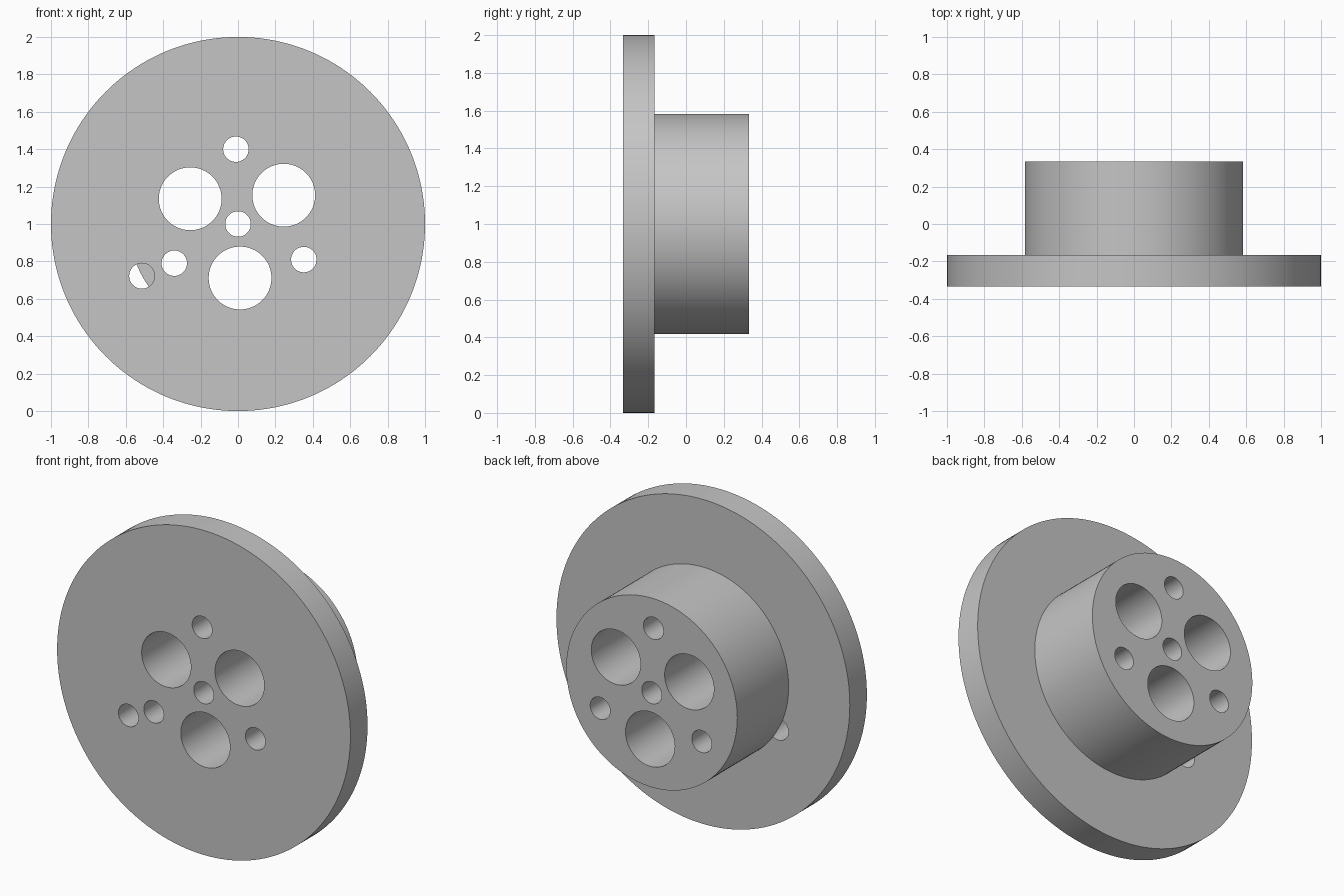
import bpy
from math import radians, cos, sin, pi

cube = bpy.data.objects.get("Cube")
if cube:
    bpy.data.objects.remove(cube, do_unlink=True)

FRONT, STEP, BACK = -1 / 3, -1 / 6, 1 / 3   # depths along y
CENTRE_Z = 1.0

grey = bpy.data.materials.new("plain grey")
grey.use_nodes = True
colour = (0.56, 0.56, 0.56, 1)
grey.diffuse_color = colour
grey.node_tree.nodes["Principled BSDF"].inputs["Base Color"].default_value = colour


def disc(name, radius, y0, y1, x=0, z=0, sides=64):
    """Cylinder along y between two depths, placed relative to the axis."""
    bpy.ops.mesh.primitive_cylinder_add(
        vertices=sides, radius=radius, depth=y1 - y0,
        location=(x, (y0 + y1) / 2, CENTRE_Z + z), rotation=(pi / 2, 0, 0))
    obj = bpy.context.object
    obj.name = name
    obj.data.materials.append(grey)
    return obj


def drill(part, radius, ring, degrees):
    """Cut a hole through a part at a polar position around the axis."""
    a = radians(degrees)
    cutter = disc("hole_cutter", radius, FRONT - 0.2, BACK + 0.2,
                  ring * cos(a), ring * sin(a))
    cutter.hide_render = True
    mod = part.modifiers.new("hole", 'BOOLEAN')
    mod.operation = 'DIFFERENCE'
    mod.solver = 'EXACT'
    mod.object = cutter
    bpy.context.view_layer.objects.active = part
    bpy.ops.object.modifier_apply(modifier=mod.name)
    bpy.data.objects.remove(cutter, do_unlink=True)


# Wide front flange and narrower rear hub
flange = disc("flange", 1.0, FRONT, STEP, sides=160)
hub = disc("hub", 0.583, STEP, BACK, sides=128)

# Holes through both parts: centre bore, three large, three small
for part in (flange, hub):
    drill(part, 0.068, 0, 0)
    for k in range(3):
        drill(part, 0.168, 0.289, 32.2 + 120 * k)
        drill(part, 0.068, 0.4, 91.6 + 120 * k)

# Locating hole in the flange only, half covered by the hub
drill(flange, 0.068, 0.584, 208.4)

# Smooth round walls, crisp rims
for part in (flange, hub):
    bpy.ops.object.select_all(action='DESELECT')
    part.select_set(True)
    bpy.context.view_layer.objects.active = part
    bpy.ops.object.shade_smooth_by_angle(angle=radians(30))
